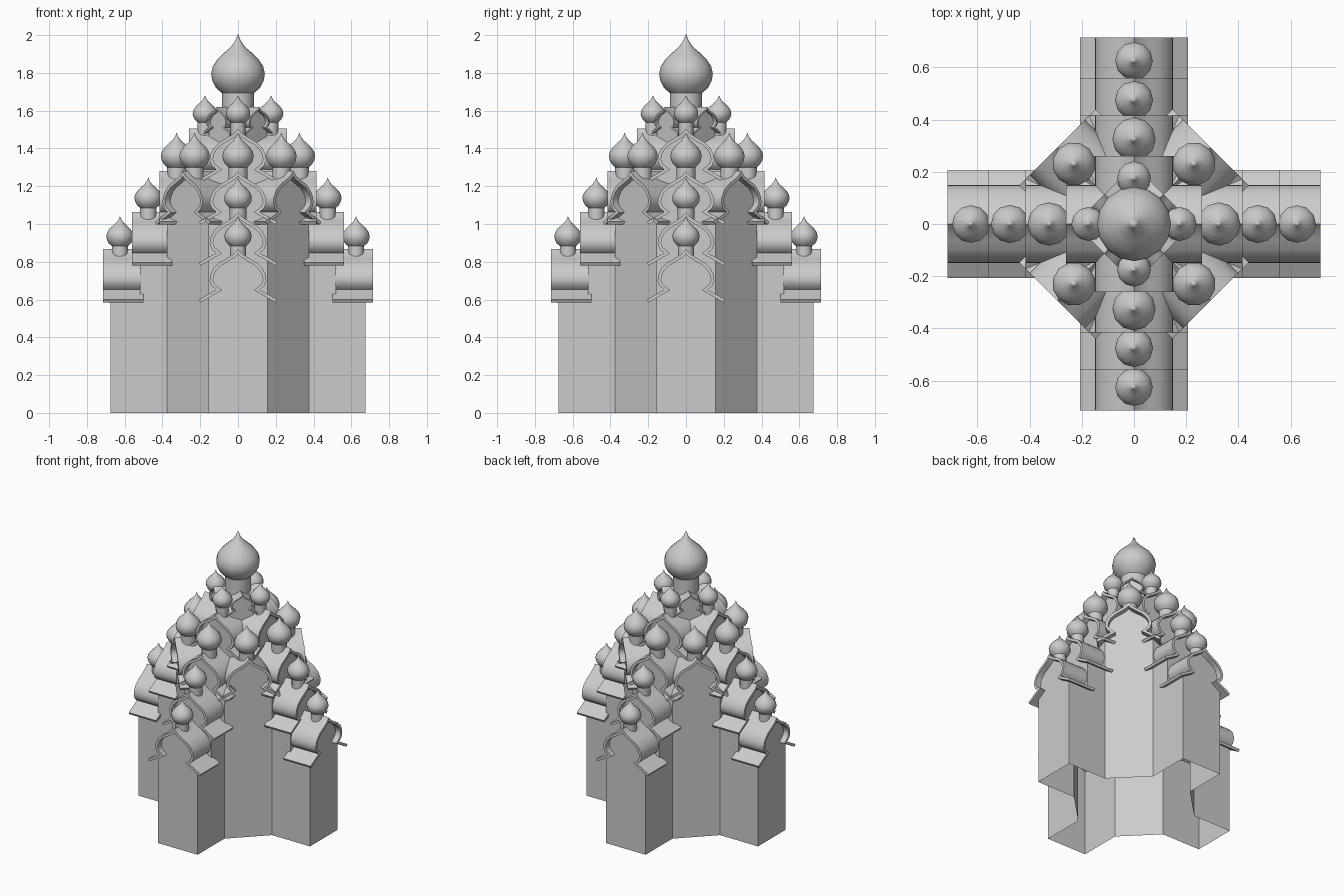
import bpy, bmesh, math
from mathutils import Matrix, Vector

cube = bpy.data.objects.get("Cube")
if cube:
    bpy.data.objects.remove(cube, do_unlink=True)

stone = bpy.data.materials.new("pale_grey_stone")
stone.use_nodes = True
GREY = (0.6, 0.6, 0.6, 1)
stone.diffuse_color = GREY
stone.node_tree.nodes["Principled BSDF"].inputs["Base Color"].default_value = GREY

# Half of the keel-arch roof outline: (across, above eave)
ARCH = [(0.207, 0), (0.115, 0.052), (0.138, 0.07), (0.15, 0.1), (0.147, 0.13),
        (0.13, 0.165), (0.1, 0.195), (0.06, 0.218), (0.025, 0.24), (0, 0.268)]
# Onion dome outline: (radius, height), widest radius is 1
ONION = [(0.6, -0.72), (0.82, -0.52), (0.96, -0.25), (1, 0), (0.94, 0.28), (0.76, 0.55),
         (0.5, 0.8), (0.27, 1.0), (0.12, 1.2), (0, 1.48)]
HALF = 0.155
OVERHANG = 0.04
THICK = 0.018


def finish(name, bm, angle=0.0, smooth=35):
    bmesh.ops.rotate(bm, verts=bm.verts, matrix=Matrix.Rotation(angle, 3, 'Z'))
    mesh = bpy.data.meshes.new(name)
    bm.to_mesh(mesh)
    bm.free()
    mesh.materials.append(stone)
    ob = bpy.data.objects.new(name, mesh)
    bpy.context.collection.objects.link(ob)
    bpy.ops.object.select_all(action='DESELECT')
    ob.select_set(True)
    bpy.context.view_layer.objects.active = ob
    bpy.ops.object.shade_smooth_by_angle(angle=math.radians(smooth))
    return ob


def mirrored(half):
    """Left eave to right eave, sharing the ridge point."""
    return [(-x, z) for x, z in half] + half[-2::-1]


def inset(path, dist):
    """Shift an open outline to its right-hand side."""
    pts = [Vector(p) for p in path]
    out = []
    for i, p in enumerate(pts):
        dirs = [(pts[j + 1] - pts[j]).normalized() for j in (i - 1, i) if 0 <= j < len(pts) - 1]
        normals = [Vector((d.y, -d.x)) for d in dirs]
        n = sum(normals, Vector((0, 0))).normalized()
        out.append(p + n * dist / max(0.6, n.dot(normals[0])))
    return out


def gable_roof(name, eave, wall, inner, angle, scale=1.0):
    """Thin keel-arched barrel running from the overhang back to inner."""
    outer = [(x * scale, z * scale) for x, z in mirrored(ARCH)]
    under = inset(outer, THICK * scale)
    bm = bmesh.new()
    rows = [[bm.verts.new((p[0], -r, eave + p[1])) for p in path]
            for path in (outer, under) for r in (wall + OVERHANG * scale, inner)]
    of, ob, uf, ub = rows
    for a, b in ((of, ob), (ub, uf), (uf, of), (ob, ub)):
        for i in range(len(a) - 1):
            bm.faces.new((a[i], a[i + 1], b[i + 1], b[i]))
    for i in (0, -1):
        bm.faces.new((of[i], ob[i], ub[i], uf[i]))
    bmesh.ops.recalc_face_normals(bm, faces=bm.faces)
    finish(name, bm, angle)


def gable_wall(name, base, eave, wall, inner, angle, scale=1.0):
    """Front wall filling the arch, with plain side walls running back."""
    outer = [(x * scale, z * scale) for x, z in mirrored(ARCH)]
    w = HALF * scale
    arch = [(p.x, eave + p.y) for p in inset(outer, THICK * scale * 0.6)[1:-1]]
    shoulder = eave + 0.02 * scale
    bm = bmesh.new()
    ring = [(-w, base), (w, base), (w, shoulder)] + arch[::-1] + [(-w, shoulder)]
    bm.faces.new([bm.verts.new((x, -wall, z)) for x, z in ring])
    if wall - inner > 0.01:
        for s in (-1, 1):
            quad = [(wall, base), (inner, base), (inner, shoulder), (wall, shoulder)]
            bm.faces.new([bm.verts.new((s * w, -r, z)) for r, z in quad[::s]])
    bmesh.ops.remove_doubles(bm, verts=bm.verts, dist=0.0001)
    finish(name, bm, angle)


def dome(name, radius, centre, foot, reach=0.0, angle=0.0, segments=12):
    """Onion dome on a round drum, turned about its own axis."""
    outline = [(0.6, (foot - centre) / radius)] + ONION
    bm = bmesh.new()
    path = [bm.verts.new((r * radius, 0, centre + z * radius)) for r, z in outline]
    edges = [bm.edges.new(pair) for pair in zip(path, path[1:])]
    bmesh.ops.spin(bm, geom=path + edges, cent=(0, 0, 0), axis=(0, 0, 1),
                   angle=math.tau, steps=segments, use_merge=True)
    bmesh.ops.remove_doubles(bm, verts=bm.verts, dist=0.0001)
    bmesh.ops.recalc_face_normals(bm, faces=bm.faces)
    bmesh.ops.translate(bm, verts=bm.verts, vec=(0, -reach, 0))
    finish(name, bm, angle, 40)


# Stepped tiers: base, eave, wall distance, wall back, roof back, dome reach, radius, centre
TIERS = [
    ("porch", 0.0, 0.6, 0.675, 0.375, 0.5, 0.625, 0.072, 0.935),
    ("lower", 0.6, 0.795, 0.52, 0.375, 0.35, 0.475, 0.073, 1.138),
    ("middle", 0.8, 1.012, 0.375, 0.375, 0.05, 0.325, 0.083, 1.36),
    ("upper", 1.0, 1.237, 0.22, 0.155, 0.0, 0.175, 0.065, 1.585)]
SIDES = {"front": 0, "left": 90, "back": 180, "right": 270}

for side, degrees in SIDES.items():
    turn = math.radians(degrees)
    for tier, base, eave, wall, wall_in, roof_in, reach, radius, centre in TIERS:
        label = f"{side}_{tier}"
        gable_wall(label + "_wall", base, eave, wall, wall_in, turn)
        gable_roof(label + "_roof", eave, wall, roof_in, turn)
        dome(label + "_dome", radius, centre, eave + 0.22, reach, turn)

    # Tall diagonal sides of the octagonal core
    diagonal = turn + math.pi / 4
    label = f"{side}_diagonal"
    gable_wall(label + "_wall", 0, 1.012, 0.375, 0.375, diagonal)
    gable_roof(label + "_roof", 1.012, 0.375, 0.05, diagonal)
    dome(label + "_dome", 0.083, 1.36, 1.23, 0.325, diagonal)

    # Small gables around the foot of the central drum
    gable_wall(label + "_small_wall", 1.4, 1.485, 0.14, 0.05, diagonal, 0.5)
    gable_roof(label + "_small_roof", 1.485, 0.14, 0, diagonal, 0.5)

dome("central_dome", 0.142, 1.795, 1.4, segments=16)
